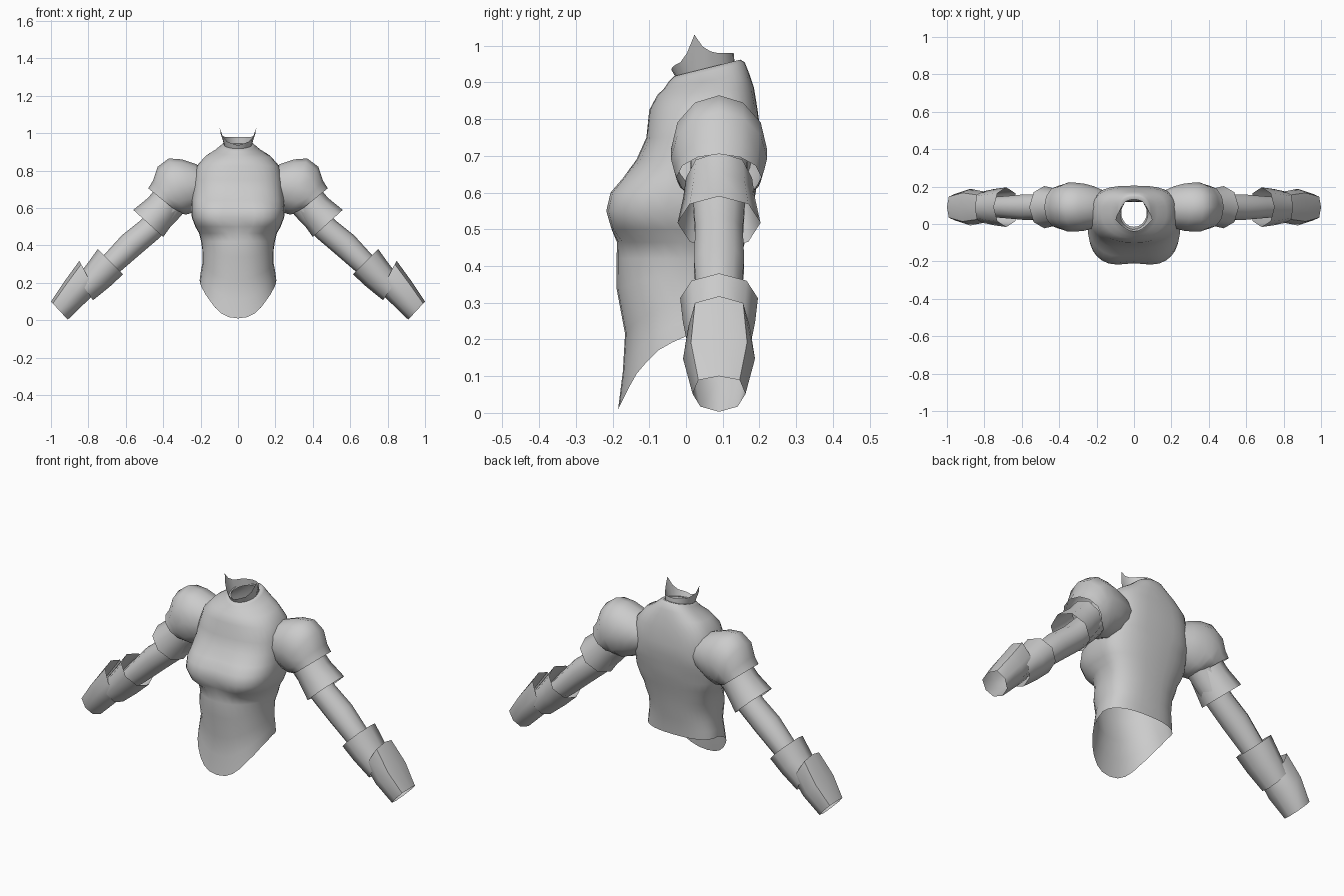
import bpy, bmesh, math

grey = bpy.data.materials.new("light_grey")
grey.diffuse_color = (0.6, 0.6, 0.6, 1)


def power(v, e):
    return math.copysign(abs(v) ** (2 / e), v)


def lerp_table(v, table):
    """Piecewise linear lookup in a list of (key, value)."""
    for (a, va), (b, vb) in zip(table, table[1:]):
        if v <= b:
            t = max(0, (v - a) / (b - a))
            return va + (vb - va) * t
    return table[-1][1]


def skin(name, rings, angle=50):
    """Open shell lofted through rings of points."""
    bm = bmesh.new()
    rows = [[bm.verts.new(p) for p in ring] for ring in rings]
    n = len(rows[0])
    for r0, r1 in zip(rows, rows[1:]):
        for i in range(n):
            j = (i + 1) % n
            bm.faces.new((r0[i], r0[j], r1[j], r1[i]))
    bmesh.ops.recalc_face_normals(bm, faces=bm.faces)
    me = bpy.data.meshes.new(name)
    bm.to_mesh(me)
    bm.free()
    me.materials.append(grey)
    ob = bpy.data.objects.new(name, me)
    bpy.context.collection.objects.link(ob)
    bpy.ops.object.select_all(action='DESELECT')
    ob.select_set(True)
    bpy.context.view_layer.objects.active = ob
    bpy.ops.object.shade_smooth_by_angle(angle=math.radians(angle))
    return ob


def limb(name, side, rings, n=8, cy=0.09, square=2):
    """Sleeve through rings given as outer x, z, inner x, z, half depth."""
    pts = []
    for ox, oz, ix, iz, h in rings:
        cx, cz, dx, dz = (ox + ix) / 2, (oz + iz) / 2, (ox - ix) / 2, (oz - iz) / 2
        ring = []
        for i in range(n):
            a = 2 * math.pi * i / n
            e = square if math.cos(a) > 0 else 2
            c = power(math.cos(a), e)
            ring.append((side * (cx + dx * c), cy + h * power(math.sin(a), e), cz + dz * c))
        pts.append(ring)
    return skin(f"{name}_{'left' if side > 0 else 'right'}", pts)


# Torso: height, half width, front y, back y, front squareness, tilt
N = 32
upper = [
    (0.948, 0.068, -0.015, 0.130, 2.0, 0.25),
    (0.950, 0.080, -0.032, 0.148, 2.0, 0.25),
    (0.940, 0.090, -0.046, 0.160, 2.0, 0.25),
    (0.912, 0.125, -0.060, 0.172, 2.0, 0.18),
    (0.880, 0.175, -0.078, 0.185, 2.1, 0.08),
    (0.825, 0.220, -0.100, 0.195, 2.3, 0),
    (0.750, 0.235, -0.108, 0.205, 2.5, 0),
    (0.690, 0.243, -0.135, 0.203, 2.5, 0),
    (0.640, 0.248, -0.180, 0.195, 2.7, 0),
    (0.600, 0.250, -0.213, 0.190, 3.0, 0),
    (0.550, 0.247, -0.224, 0.180, 3.2, 0),
    (0.500, 0.228, -0.211, 0.168, 3.0, 0),
    (0.465, 0.208, -0.188, 0.160, 2.3, 0),
    (0.420, 0.197, -0.189, 0.150, 2.2, 0),
]
# Skirt rows: fraction between hem and waist, half width, front y, back y
lower = [
    (0.80, 0.191, -0.189, 0.143),
    (0.45, 0.190, -0.166, 0.130),
    (0.20, 0.200, -0.172, 0.122),
    (0.00, 0.205, -0.185, 0.118),
]
hem = [(-0.185, 0.01), (-0.14, 0.10), (-0.085, 0.165), (0.0, 0.213), (0.13, 0.213)]


def section(w, f, b, e, mid, eb=2.5):
    for i in range(N):
        a = 2 * math.pi * i / N
        s, c = math.sin(a), math.cos(a)
        if c > 0:
            yield w * power(s, e), mid + (f - mid) * power(c, e)
        else:
            yield w * power(s, eb), mid - (b - mid) * power(c, eb)


rings = []
for z, w, f, b, e, tilt in upper:
    mid = 0.06 if z > 0.8 else 0.04
    ring = []
    for x, y in section(w, f, b, e, mid, 3.0 if 0.6 < z < 0.85 else 2.5):
        if y < mid and 0.48 < z < 0.66:  # shallow hollow down the middle
            y += 0.014 * max(0, 1 - abs(x) / 0.12)
        ring.append((x, y, z + tilt * (y - 0.1)))
    rings.append(ring)
for k, w, f, b in lower:
    ring = []
    for x, y in section(w, f, b, 2.3, 0.01):
        h = lerp_table(y, hem)
        ring.append((x, y, h + (0.42 - h) * k))
    rings.append(ring)
skin("torso", rings, 60)

# Neck collar with two raised side points
edge = [(0, 0.935), (45, 0.955), (60, 0.98), (75, 1.03), (90, 0.998), (110, 0.98), (180, 0.98)]
M = 24
base, rim = [], []
for i in range(M):
    deg = 360 * i / M
    d = min(deg, 360 - deg)
    s, c = math.sin(math.radians(deg)), math.cos(math.radians(deg))
    flare = 0.080 + 0.022 * max(0, 1 - abs(d - 75) / 35)
    base.append((0.070 * s, 0.055 - 0.078 * c, 0.925 - 0.02 * c))
    rim.append((flare * s, 0.045 - 0.085 * c, lerp_table(d, edge)))
skin("neck_collar", [base, rim])

# Arms and armour, both sides
for side in (1, -1):
    limb("shoulder_pad", side, [
        (0.165, 0.80, 0.165, 0.63, 0.09),
        (0.225, 0.835, 0.205, 0.60, 0.112),
        (0.30, 0.860, 0.235, 0.58, 0.126),
        (0.37, 0.865, 0.26, 0.57, 0.131),
        (0.43, 0.82, 0.28, 0.565, 0.131),
        (0.455, 0.745, 0.30, 0.57, 0.122),
        (0.48, 0.705, 0.325, 0.58, 0.115)], 12)
    limb("upper_arm_cuff", side, [
        (0.435, 0.71, 0.31, 0.57, 0.09),
        (0.48, 0.655, 0.35, 0.515, 0.098),
        (0.56, 0.59, 0.40, 0.445, 0.113)])
    limb("arm_sleeve", side, [
        (0.30, 0.79, 0.20, 0.68, 0.085),
        (0.43, 0.63, 0.33, 0.53, 0.075),
        (0.52, 0.535, 0.42, 0.44, 0.068),
        (0.62, 0.455, 0.52, 0.355, 0.072),
        (0.72, 0.345, 0.63, 0.26, 0.062),
        (0.80, 0.25, 0.73, 0.18, 0.055)], 10)
    limb("gauntlet_cuff", side, [
        (0.75, 0.38, 0.615, 0.245, 0.106),
        (0.80, 0.31, 0.685, 0.18, 0.098),
        (0.86, 0.23, 0.775, 0.107, 0.082)])
    limb("hand_guard", side, [
        (0.848, 0.318, 0.76, 0.15, 0.084),
        (0.93, 0.205, 0.82, 0.09, 0.098),
        (1.0, 0.10, 0.91, 0.003, 0.072)], square=2.8)
